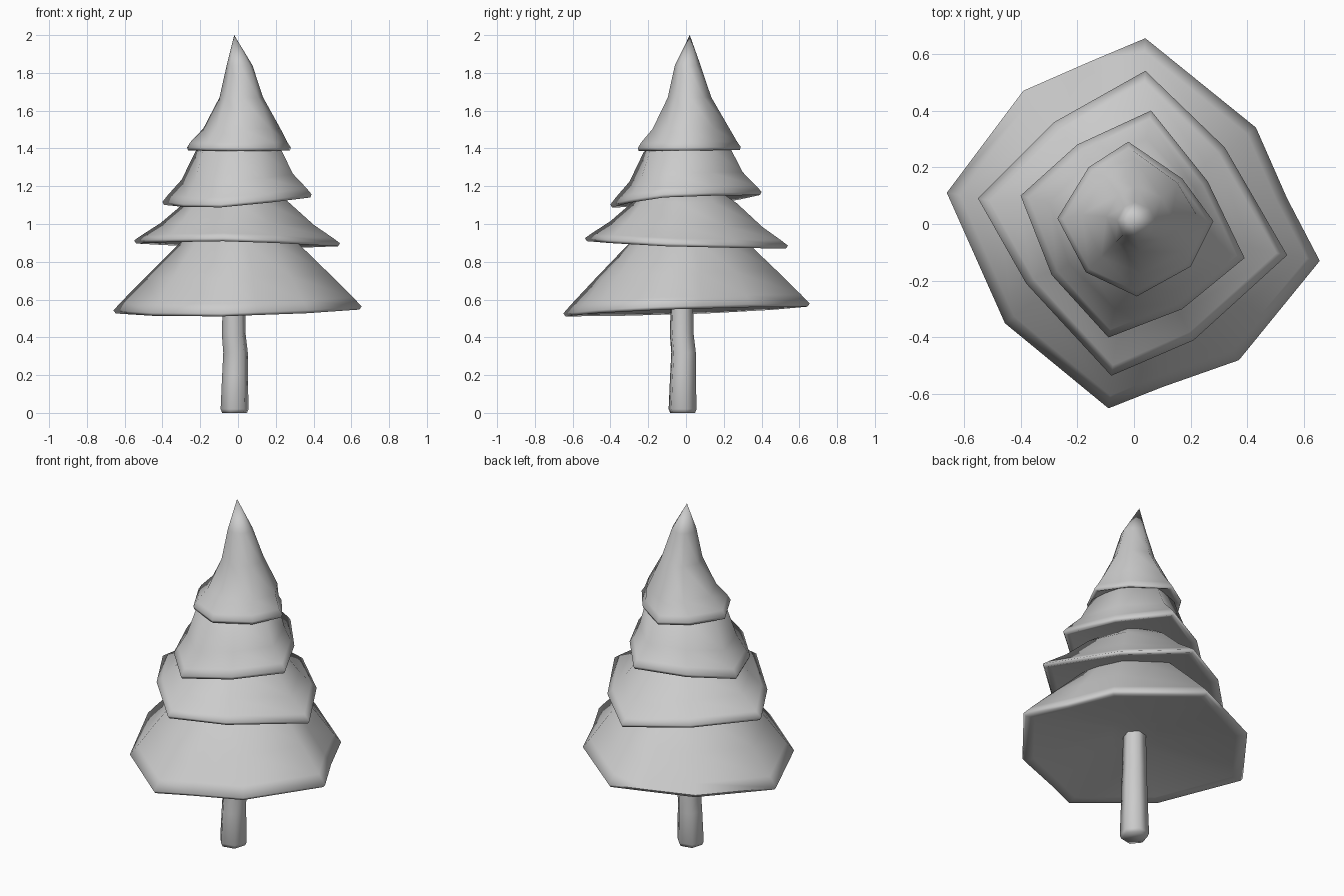
import bpy, bmesh
from math import radians
from mathutils import Vector

cube = bpy.data.objects.get("Cube")
if cube:
    bpy.data.objects.remove(cube)

grey = bpy.data.materials.new("plain grey")
grey.use_nodes = True
grey.diffuse_color = (0.6, 0.6, 0.6, 1)
grey.node_tree.nodes["Principled BSDF"].inputs["Base Color"].default_value = (0.6, 0.6, 0.6, 1)


def loft(name, rings, tip=None, angle=75):
    """Skin a stack of equal-sided rings; close the ends with a cap or a tip."""
    bm = bmesh.new()
    loops = [[bm.verts.new(p) for p in ring] for ring in rings]
    for low, high in zip(loops, loops[1:]):
        for i in range(len(low)):
            j = (i + 1) % len(low)
            bm.faces.new((low[i], low[j], high[j], high[i]))
    bm.faces.new(loops[0])
    if tip:
        end = bm.verts.new(tip)
        for i, v in enumerate(loops[-1]):
            bm.faces.new((v, loops[-1][(i + 1) % len(loops[-1])], end))
    else:
        bm.faces.new(loops[-1])
    bmesh.ops.recalc_face_normals(bm, faces=bm.faces)
    mesh = bpy.data.meshes.new(name)
    bm.to_mesh(mesh)
    bm.free()
    mesh.materials.append(grey)
    ob = bpy.data.objects.new(name, mesh)
    bpy.context.collection.objects.link(ob)
    bpy.ops.object.select_all(action='DESELECT')
    ob.select_set(True)
    bpy.context.view_layer.objects.active = ob
    bpy.ops.object.shade_smooth_by_angle(angle=radians(angle))


def scaled(outline, tilt, scale, z, rounding=0, shift=0):
    """Scale a rim outline, pull it towards a circle, and lean it by the tilt."""
    mean = sum(Vector(p).length for p in outline) / len(outline)
    ring = []
    for p in outline:
        v = Vector(p)
        v = v.lerp(v.normalized() * mean, rounding) * scale
        ring.append((v.x + shift, v.y + shift, z + tilt[0] * v.x + tilt[1] * v.y))
    return ring


def tier(name, rim_z, hollow, tilt, outline, slope, tip=None, angle=110):
    """One skirt of branches: hollow underside, thin lip, rim, then the slope above."""
    first_scale, first_z = slope[0][:2]
    brow_z = rim_z + (first_z - rim_z) * 0.07 / (1 - first_scale)
    profile = [(0.2, rim_z + hollow), (0.9, rim_z - 0.008), (0.98, rim_z - 0.016),
               (1, rim_z), (0.93, brow_z), *slope]
    loft(name, [scaled(outline, tilt, *step) for step in profile], tip, angle)


tier("bottom_branches", .553, .07, (.023, .038),
     [(.04, .655), (.43, .34), (.54, .09), (.655, -.13), (.37, -.48), (.1, -.575),
      (-.09, -.65), (-.455, -.35), (-.66, .11), (-.39, .47), (-.15, .575)],
     [(.75, .73, .2), (.48, .91, .5), (.3, 1, 1)], angle=75)

tier("lower_branches", .905, .05, (-.02, -.035),
     [(.04, .54), (.32, .27), (.54, -.11), (.21, -.41),
      (-.08, -.535), (-.38, -.21), (-.55, .09), (-.28, .36)],
     [(.76, 1, .2), (.52, 1.12, .5), (.3, 1.2, 1)])

tier("upper_branches", 1.138, .03, (.07, .07),
     [(.06, .4), (.26, .15), (.39, -.12), (.17, -.3),
      (-.09, -.4), (-.29, -.18), (-.4, .1), (-.2, .28)],
     [(.77, 1.25, .3), (.6, 1.4, .7), (.35, 1.45, 1)])

tier("top_branches", 1.405, .02, (0, .01),
     [(-.02, .29), (.17, .16), (.28, .01), (.2, -.15),
      (.01, -.255), (-.17, -.17), (-.27, .02), (-.16, .2)],
     [(.76, 1.505, .4, .018), (.44, 1.67, .8, .017), (.26, 1.84, .8, .008)],
     tip=(-.02, .02, 2))

# Slightly crooked trunk
hexagon = [(1, .25), (.3, 1), (-.7, .8), (-1, -.2), (-.35, -1), (.7, -.8)]
bends = [(.066, 0, -.018), (.074, .02, -.018), (.068, .2, -.016),
         (.065, .32, -.013), (.063, .42, -.023), (.056, .68, -.02)]
loft("trunk", [scaled(hexagon, (0, 0), radius, z, shift=lean) for radius, z, lean in bends])
